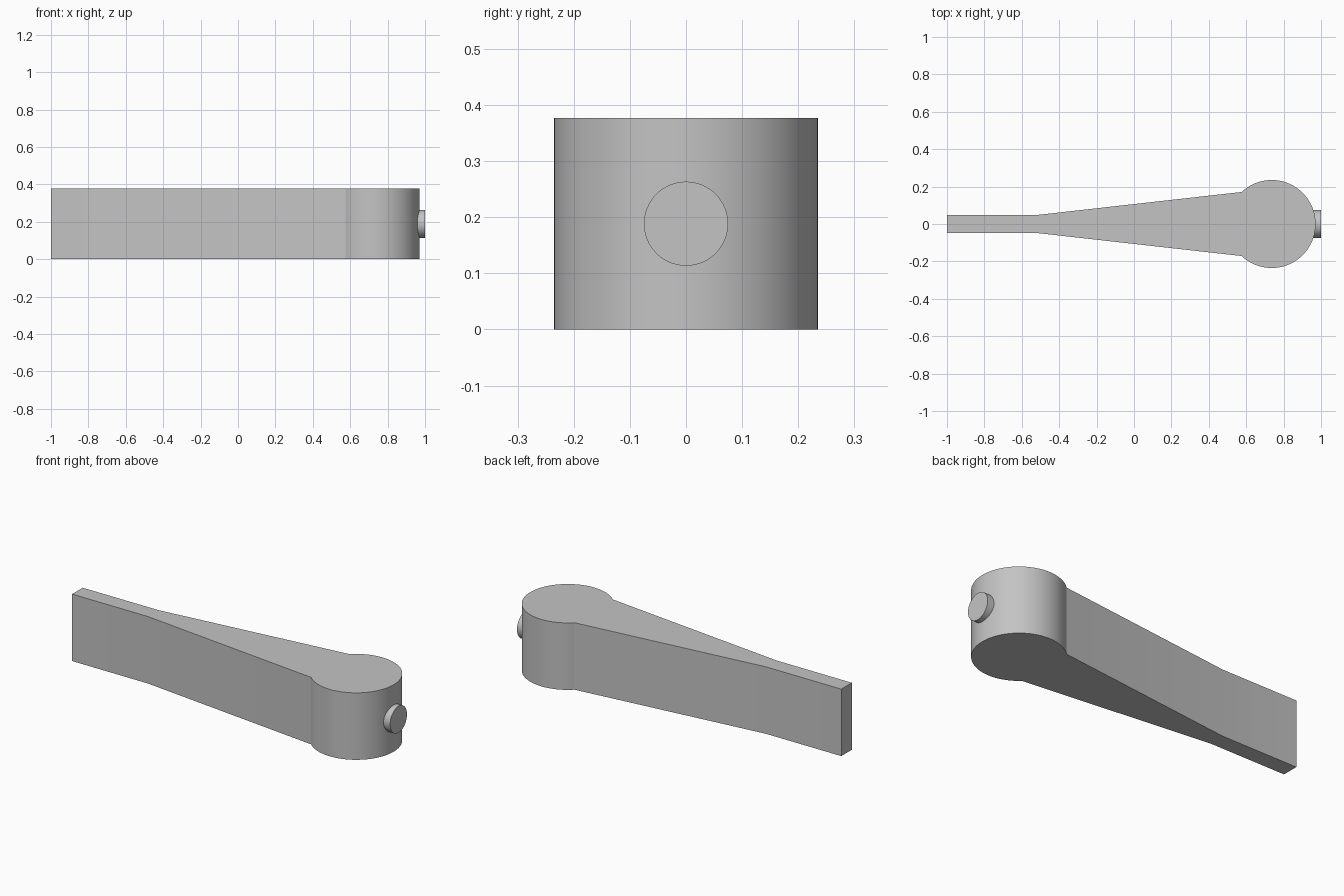
import bpy, bmesh
from math import cos, sin, pi, atan2
from mathutils import Matrix

cube = bpy.data.objects.get("Cube")
if cube:
    bpy.data.objects.remove(cube)

HEIGHT = 0.377
HUB_X, HUB_R = 0.736, 0.235

grey = bpy.data.materials.new("light grey")
grey.use_nodes = True
colour = (0.55, 0.55, 0.55, 1)
grey.diffuse_color = colour
grey.node_tree.nodes["Principled BSDF"].inputs["Base Color"].default_value = colour


def finish(bm, name):
    bmesh.ops.recalc_face_normals(bm, faces=bm.faces)
    mesh = bpy.data.meshes.new(name)
    bm.to_mesh(mesh)
    bm.free()
    obj = bpy.data.objects.new(name, mesh)
    bpy.context.collection.objects.link(obj)
    mesh.materials.append(grey)
    bpy.ops.object.select_all(action='DESELECT')
    obj.select_set(True)
    bpy.context.view_layer.objects.active = obj
    bpy.ops.object.shade_smooth_by_angle(angle=pi / 6)


# Lever: straight grip, tapered arm and round hub as one extruded outline
side = [(-1, 0.047), (-0.53, 0.047)]
join = atan2(0.171, -0.161)
steps = 72
arc = [(HUB_X + HUB_R * cos(a), HUB_R * sin(a))
       for a in (-join + 2 * join * i / steps for i in range(steps + 1))]
outline = [(x, -y) for x, y in side] + arc + side[::-1]
bm = bmesh.new()
face = bm.faces.new([bm.verts.new((x, y, 0)) for x, y in outline])
top = bmesh.ops.extrude_face_region(bm, geom=[face])["geom"]
bmesh.ops.translate(bm, vec=(0, 0, HEIGHT),
                    verts=[v for v in top if isinstance(v, bmesh.types.BMVert)])
finish(bm, "lever_body")

# Round button on the end of the hub
bm = bmesh.new()
bmesh.ops.create_cone(bm, cap_ends=True, segments=64, radius1=0.075, radius2=0.075, depth=0.05,
                      matrix=Matrix.Translation((0.975, 0, HEIGHT / 2)) @ Matrix.Rotation(pi / 2, 4, 'Y'))
finish(bm, "end_button")
